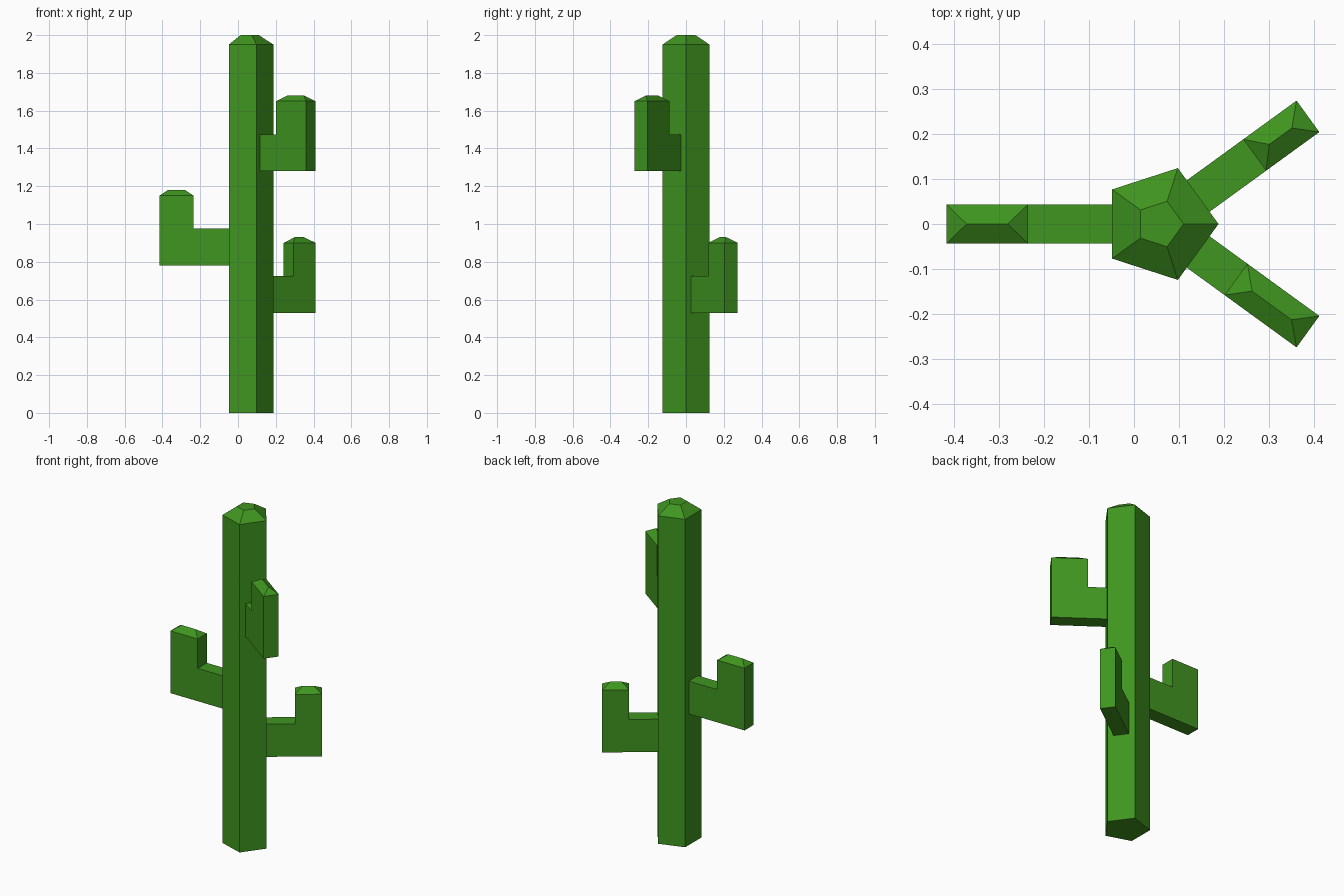
import bpy, bmesh
from math import cos, sin, radians, pi
from mathutils import Matrix

if "Cube" in bpy.data.objects:
    bpy.data.objects.remove(bpy.data.objects["Cube"])

CX, R = 0.057, 0.1303            # trunk axis and pentagon radius
APOTHEM = R * cos(pi / 5)

green = bpy.data.materials.new("cactus_green")
green.diffuse_color = (0.05, 0.30, 0.014, 1)
green.use_nodes = True
green.node_tree.nodes["Principled BSDF"].inputs["Base Color"].default_value = green.diffuse_color


def finish(name, bm, matrix):
    bmesh.ops.recalc_face_normals(bm, faces=bm.faces)
    bm.transform(matrix)
    mesh = bpy.data.meshes.new(name)
    bm.to_mesh(mesh)
    bm.free()
    mesh.materials.append(green)
    obj = bpy.data.objects.new(name, mesh)
    bpy.context.collection.objects.link(obj)


def trunk():
    # Stacked pentagon rings, the last one drawn in for the tapered tip
    bm = bmesh.new()
    rings = []
    for r, z in ((R, 0), (R, 1.95), (0.053, 2.0)):
        rings.append([bm.verts.new((r * cos(2 * pi * i / 5), r * sin(2 * pi * i / 5), z))
                      for i in range(5)])
    for a, b in zip(rings, rings[1:]):
        for i in range(5):
            j = (i + 1) % 5
            bm.faces.new((a[i], a[j], b[j], b[i]))
    bm.faces.new(rings[0])
    bm.faces.new(rings[-1])
    finish("trunk", bm, Matrix.Translation((CX, 0, 0)))


def arm(name, angle, z, inner, outer, ridge_in, ridge_out):
    # L-shaped side profile, pulled to full width, with a hipped cap on top
    w, start = 0.043, APOTHEM - 0.001
    profile = [(start, 0), (outer, 0), (outer, 0.37), (inner, 0.37),
               (inner, 0.195), (start, 0.195)]
    bm = bmesh.new()
    a = [bm.verts.new((x, -w, h)) for x, h in profile]
    b = [bm.verts.new((x, w, h)) for x, h in profile]
    bm.faces.new(a)
    bm.faces.new(b)
    for i in range(6):
        j = (i + 1) % 6
        if i != 2:               # the upright's top is closed by the cap
            bm.faces.new((a[i], a[j], b[j], b[i]))
    p = bm.verts.new((ridge_out, 0, 0.40))
    q = bm.verts.new((ridge_in, 0, 0.40))
    bm.faces.new((a[2], a[3], q, p))
    bm.faces.new((b[3], b[2], p, q))
    bm.faces.new((a[2], p, b[2]))
    bm.faces.new((a[3], b[3], q))
    finish(name, bm, Matrix.Translation((CX, 0, z)) @ Matrix.Rotation(radians(angle), 4, 'Z'))


trunk()
arm("left_arm", 180, 0.78, 0.292, 0.472, 0.337, 0.428)
arm("back_right_arm", 36, 0.53, 0.260, 0.406, 0.300, 0.362)
arm("front_right_arm", -36, 1.28, 0.209, 0.406, 0.253, 0.361)
